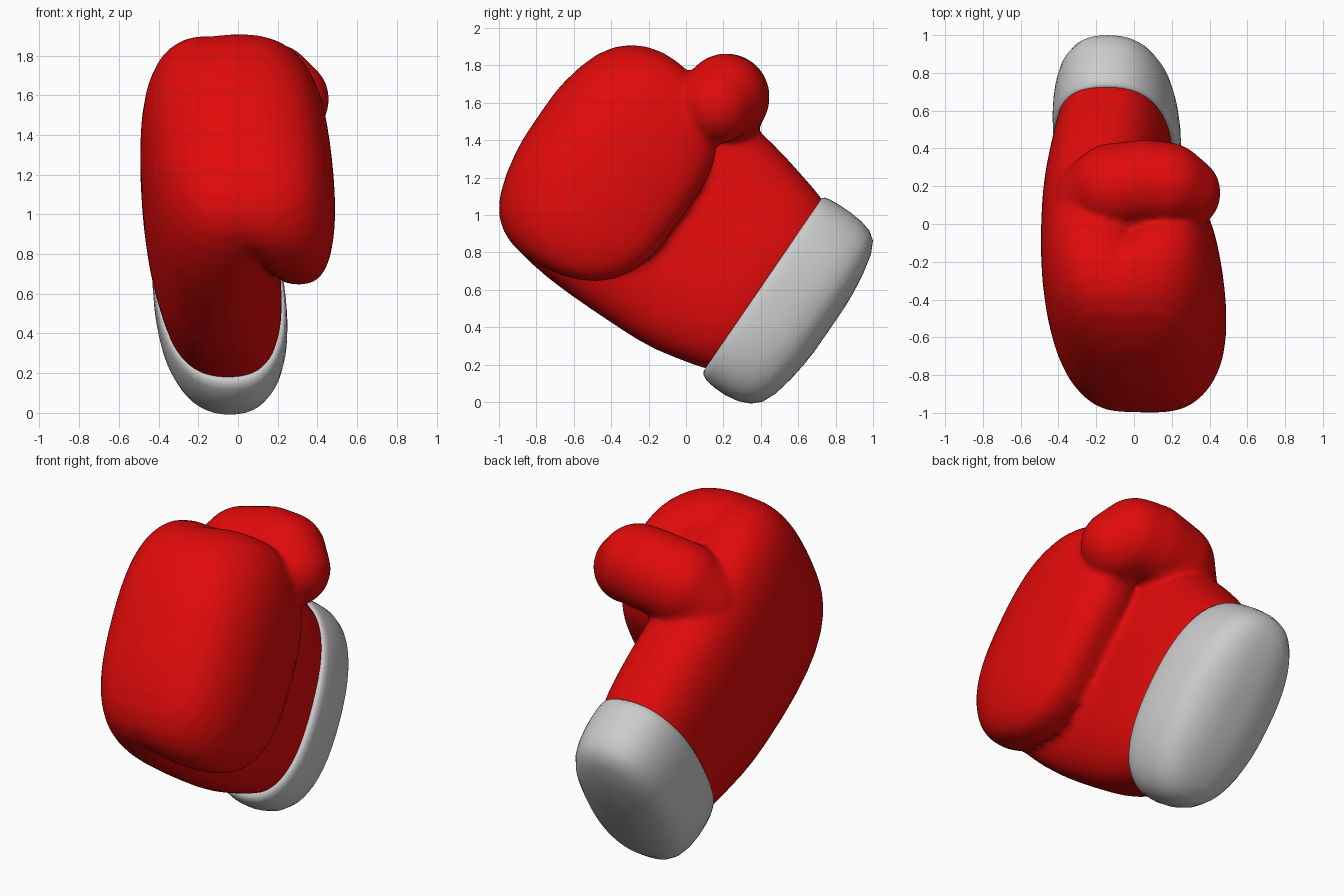
import bpy, bmesh
from math import cos, sin, tau
from mathutils import Vector, Matrix

if "Cube" in bpy.data.objects:
    bpy.data.objects.remove(bpy.data.objects["Cube"])


def place(x, u, v):
    # glove frame: u runs from cuff to knuckles, v across the hand, with a slight lean
    return Vector((x - 0.09 * v, -0.825 * u + 0.565 * v, 1 + 0.565 * u + 0.825 * v))


def loft(bm, stations, power, n=28):
    # stations: u, v min, v max, x min, x max of a superellipse section
    rings = []
    for u, v0, v1, x0, x1 in stations:
        ring = []
        for i in range(n):
            c, s = cos(tau * i / n), sin(tau * i / n)
            a = abs(c) ** (2 / power) * (1 if c > 0 else -1)
            b = abs(s) ** (2 / power) * (1 if s > 0 else -1)
            ring.append(bm.verts.new(place((x0 + x1) / 2 + a * (x1 - x0) / 2, u,
                                           (v0 + v1) / 2 + b * (v1 - v0) / 2)))
        rings.append(ring)
    for r, q in zip(rings, rings[1:]):
        for i in range(n):
            j = (i + 1) % n
            bm.faces.new((r[i], r[j], q[j], q[i]))
    for ring in (rings[0], rings[-1]):
        mid = bm.verts.new(sum((w.co for w in ring), Vector()) / n)
        for i in range(n):
            bm.faces.new((ring[i], ring[(i + 1) % n], mid))


def finish(bm, name):
    bmesh.ops.recalc_face_normals(bm, faces=bm.faces)
    for f in bm.faces:
        f.smooth = True
    me = bpy.data.meshes.new(name)
    bm.to_mesh(me)
    bm.free()
    ob = bpy.data.objects.new(name, me)
    bpy.context.collection.objects.link(ob)
    sub = ob.modifiers.new("round", 'SUBSURF')
    sub.levels = sub.render_levels = 1
    return ob


# padded hand: back and palm
bm = bmesh.new()
loft(bm, [(-.68, -.60, .46, -.39, .18), (-.50, -.635, .50, -.42, .215),
          (-.26, -.70, .565, -.46, .20), (-.06, -.705, .60, -.485, .18),
          (.30, -.71, .64, -.49, .15), (.55, -.69, .66, -.475, .18),
          (.75, -.64, .60, -.42, .22), (.88, -.53, .47, -.32, .18),
          (.945, -.22, .20, -.14, .10)], 2.55)

# folded finger padding
loft(bm, [(.01, -.24, .25, .19, .33), (.055, -.42, .38, .11, .41),
          (.18, -.58, .55, .06, .455), (.38, -.66, .65, .0, .48),
          (.60, -.685, .665, -.18, .475), (.76, -.64, .60, -.35, .42),
          (.885, -.52, .47, -.26, .33), (.95, -.22, .20, -.12, .16)], 2.7)

# thumb: spheres swept along a bent path (x, y, z, radius)
path = [(-.22, .02, 1.38, .22), (-.19, .13, 1.49, .235), (-.11, .195, 1.59, .24),
        (.06, .22, 1.63, .235), (.17, .21, 1.635, .23), (.26, .165, 1.58, .205)]
for p, q in zip(path, path[1:]):
    for k in range(4):
        w = Vector(p).lerp(Vector(q), k / 3)
        bmesh.ops.create_uvsphere(bm, u_segments=20, v_segments=12, radius=w[3],
                                  matrix=Matrix.Translation(w.xyz))
hand = finish(bm, "padded_hand")
fuse = hand.modifiers.new("fuse", 'REMESH')
fuse.mode = 'VOXEL'
fuse.voxel_size = 0.02
fuse.use_smooth_shade = True
soft = hand.modifiers.new("soften", 'SMOOTH')
soft.factor = 0.5
soft.iterations = 8
red = bpy.data.materials.new("red_leather")
red.diffuse_color = (0.75, 0.003, 0.003, 1)
red.use_nodes = True
red.node_tree.nodes["Principled BSDF"].inputs["Base Color"].default_value = red.diffuse_color
hand.data.materials.append(red)

# wrist cuff
bm = bmesh.new()
loft(bm, [(-.56, -.58, .45, -.39, .17), (-.54, -.64, .49, -.42, .22),
          (-.57, -.675, .51, -.435, .235), (-.72, -.69, .515, -.435, .24),
          (-.87, -.65, .50, -.41, .215), (-.94, -.55, .42, -.35, .15),
          (-.98, -.28, .15, -.20, .03)], 2.35)
finish(bm, "wrist_cuff")
